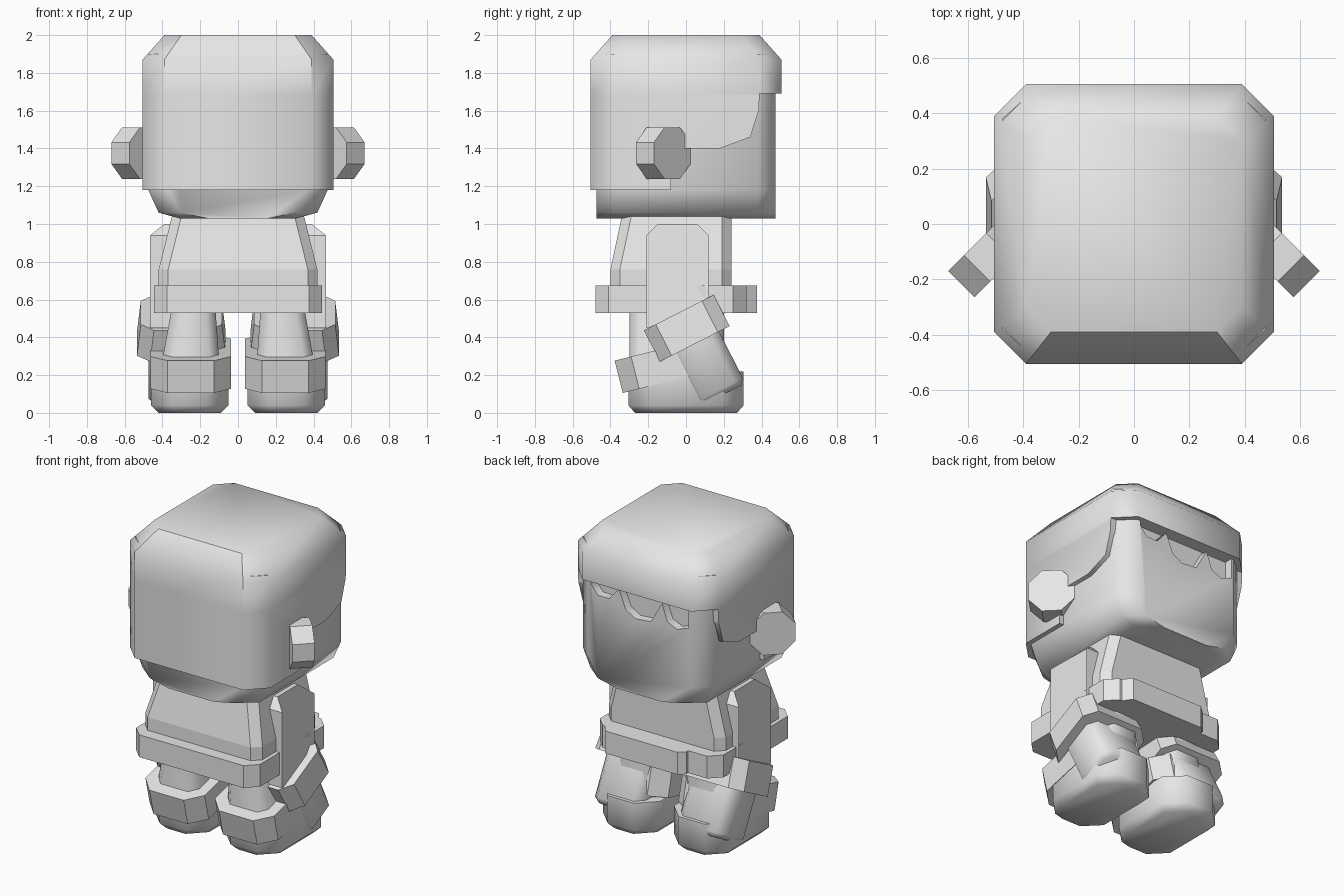
import bpy, bmesh
from math import radians
from mathutils import Matrix

cube = bpy.data.objects.get("Cube")
if cube:
    bpy.data.objects.remove(cube, do_unlink=True)

GREY = (0.8, 0.8, 0.8, 1)
mat = bpy.data.materials.new("plain grey")
mat.use_nodes = True
mat.diffuse_color = GREY
mat.node_tree.nodes["Principled BSDF"].inputs["Base Color"].default_value = GREY


def octagon(z, hx, hy, c, cx=0, cy=0):
    """Ring of a rectangle with cut corners at height z."""
    quarter = [(hx, hy - c), (hx - c, hy)]
    half = quarter + [(-x, y) for x, y in reversed(quarter)]
    return [(cx + x, cy + y, z) for x, y in half + [(-x, -y) for x, y in half]]


def loft(name, rings, matrix=None, is_sharp=None):
    """Skin a list of equal rings and cap both ends."""
    bm = bmesh.new()
    loops = [[bm.verts.new(p) for p in r] for r in rings]
    n = len(loops[0])
    for a, b in zip(loops, loops[1:]):
        for i in range(n):
            j = (i + 1) % n
            bm.faces.new((a[i], a[j], b[j], b[i]))
    bm.faces.new(loops[0])
    bm.faces.new(loops[-1])
    if is_sharp:
        for e in bm.edges:
            e.smooth = not is_sharp(e)
    if matrix:
        bm.transform(matrix)
    bmesh.ops.recalc_face_normals(bm, faces=bm.faces)
    mesh = bpy.data.meshes.new(name)
    bm.to_mesh(mesh)
    bm.free()
    mesh.materials.append(mat)
    ob = bpy.data.objects.new(name, mesh)
    bpy.context.collection.objects.link(ob)
    return ob


def activate(ob):
    bpy.ops.object.select_all(action="DESELECT")
    ob.select_set(True)
    bpy.context.view_layer.objects.active = ob


def smooth(ob, angle):
    activate(ob)
    bpy.ops.object.shade_smooth_by_angle(angle=radians(angle))


def carve(ob, cutter):
    mod = ob.modifiers.new("carve", "BOOLEAN")
    mod.operation = "DIFFERENCE"
    mod.object = cutter
    activate(ob)
    bpy.ops.object.modifier_apply(modifier=mod.name)
    bpy.data.objects.remove(cutter, do_unlink=True)


# Head with a tapered jaw, lofted from back to face
def head_ring(y, chin, jaw, side):
    half = [(chin, 1.03), (jaw, 1.06), (side, 1.18), (side, 1.9)]
    return [(x, y, z) for x, z in half + [(-x, z) for x, z in reversed(half)]]


end, mid = (0.16, 0.30, 0.37), (0.31, 0.42, 0.475)
head = loft("head", [head_ring(-0.475, *end), head_ring(-0.38, *mid),
                     head_ring(0.38, *mid), head_ring(0.475, *end)])

# Scalloped hollow under the fringe
scallops = [(0.35, 1.75), (0.35, 1.66), (0.3, 1.6), (0.22, 1.6), (0.15, 1.68),
            (0.1, 1.56), (0.03, 1.52), (-0.08, 1.53), (-0.16, 1.67),
            (-0.2, 1.56), (-0.27, 1.53), (-0.35, 1.56), (-0.35, 1.75)]
carve(head, loft("hollow_cutter", [[(x, y, z) for x, z in scallops] for y in (0.42, 0.55)]))
smooth(head, 55)


# Hair: chamfered block with a crisp back panel, trimmed around the face
def back_panel_edge(e):
    return (all(v.co.y < -0.38 and abs(v.co.x) < 0.4 and v.co.z > 1.67 for v in e.verts)
            and (abs(e.verts[0].co.z - e.verts[1].co.z) > 0.01 or e.verts[0].co.z > 1.95))


hair = loft("hair", [octagon(z, 0.505, 0.505, 0.115) for z in (1.18, 1.68, 1.87)]
            + [octagon(2.0, 0.39, 0.39, 0.09)], is_sharp=back_panel_edge)
hairline = [(-0.08, 1.1), (-0.08, 1.3), (0, 1.4), (0.18, 1.4), (0.34, 1.46),
            (0.385, 1.6), (0.39, 1.69), (0.6, 1.69), (0.6, 1.1)]
carve(hair, loft("hair_cutter", [[(x, y, z) for y, z in hairline] for x in (-0.7, 0.7)]))
smooth(hair, 52)

# Torso, belt and overlapping belt end
loft("torso", [octagon(0.55, 0.42, 0.32, 0.05, cy=-0.08),
               octagon(0.76, 0.42, 0.32, 0.05, cy=-0.08),
               octagon(1.04, 0.35, 0.29, 0.05, cy=-0.05)])
loft("belt", [octagon(z, 0.445, 0.4, 0.07, cy=-0.08) for z in (0.53, 0.675)])
flap = [(0.41, 0.25), (0.32, 0.375), (-0.2, 0.375), (-0.24, 0.34), (-0.24, 0.28)]
loft("belt_end", [[(x, y, z) for x, y in flap] for z in (0.53, 0.675)])

# Paired parts
for side, s in (("left", 1), ("right", -1)):
    # Round ear turned toward the face
    turn = Matrix.Translation((s * 0.526, -0.12, 1.375)) @ Matrix.Rotation(
        radians(-45 * s), 4, "Z") @ Matrix.Rotation(radians(90), 4, "X")
    loft(side + "_ear", [octagon(z, 0.137, 0.137, 0.08) for z in (-0.067, 0.067)], turn)

    # Upper arm with chamfered shoulder
    arm = [(-0.21, 0.45), (-0.21, 0.94), (-0.15, 1.0), (0.06, 1.0), (0.12, 0.94), (0.12, 0.45)]
    outer = [(s * 0.39, y, z) for y, z in arm]
    outer = [(s * (0.465 if z < 0.95 else 0.39), y, z) for y, z in arm]
    loft(side + "_arm", [[(s * 0.27, y, z) for y, z in arm], outer])

    # Cuff and hand, swung forward
    swing = Matrix.Translation((s * 0.3, 0.004, 0.448)) @ Matrix.Rotation(radians(27), 4, "X")
    loft(side + "_sleeve_cuff", [octagon(-0.093, 0.235, 0.207, 0.07),
                                 octagon(0.093, 0.215, 0.207, 0.07)], swing)
    hand = loft(side + "_hand", [octagon(-0.4, 0.145, 0.12, 0.04),
                                 octagon(-0.37, 0.175, 0.145, 0.05),
                                 octagon(-0.05, 0.175, 0.145, 0.05)], swing)
    smooth(hand, 50)

    # Leg, foot and tilted boot cuff
    leg = loft(side + "_leg", [octagon(0.2, 0.16, 0.25, 0.05, s * 0.255, -0.05),
                               octagon(0.56, 0.115, 0.25, 0.05, s * 0.235, -0.05)])
    smooth(leg, 50)
    foot = loft(side + "_foot", [octagon(0, 0.165, 0.27, 0.1, s * 0.255),
                                 octagon(0.04, 0.205, 0.305, 0.11, s * 0.255),
                                 octagon(0.22, 0.205, 0.305, 0.11, s * 0.255)])
    smooth(foot, 60)
    tilt = Matrix.Translation((s * 0.25, -0.08, 0.26)) @ Matrix.Rotation(radians(14), 4, "X")
    loft(side + "_boot_cuff", [octagon(z, 0.213, 0.285, 0.09) for z in (-0.088, 0.088)], tilt)
